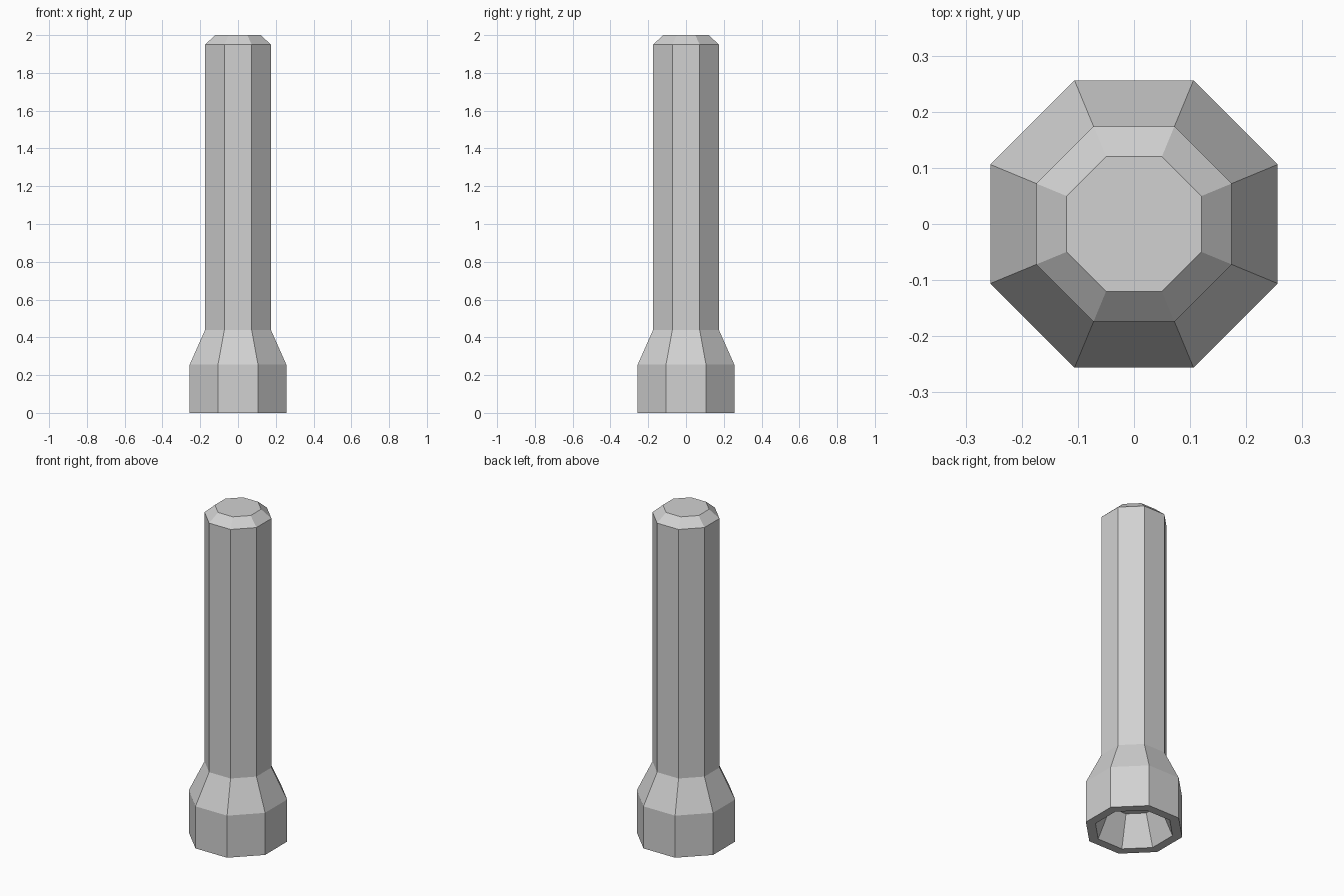
import bpy
import bmesh
from math import cos, sin, pi

SIDES = 8

cube = bpy.data.objects.get("Cube")
if cube:
    bpy.data.objects.remove(cube, do_unlink=True)

grey = bpy.data.materials.new("light_grey")
grey.use_nodes = True
colour = (0.64, 0.64, 0.64, 1)
grey.diffuse_color = colour
grey.node_tree.nodes["Principled BSDF"].inputs["Base Color"].default_value = colour


def lathe(name, profile):
    """Join octagonal rings (flat-to-centre distance, height) and cap both ends."""
    bm = bmesh.new()
    rings = []
    for flat, z in profile:
        r = flat / cos(pi / SIDES)
        angles = [(i + 0.5) * 2 * pi / SIDES for i in range(SIDES)]
        rings.append([bm.verts.new((r * cos(a), r * sin(a), z)) for a in angles])
    for low, high in zip(rings, rings[1:]):
        for i in range(SIDES):
            j = (i + 1) % SIDES
            bm.faces.new((low[i], low[j], high[j], high[i]))
    bm.faces.new(rings[0][::-1])
    bm.faces.new(rings[-1])
    bmesh.ops.recalc_face_normals(bm, faces=bm.faces)
    mesh = bpy.data.meshes.new(name)
    bm.to_mesh(mesh)
    bm.free()
    mesh.materials.append(grey)
    obj = bpy.data.objects.new(name, mesh)
    bpy.context.collection.objects.link(obj)
    return obj


# One closed shell: tapered lamp recess, flared head, long handle, bevelled end
lathe("flashlight_body", [
    (0.135, 0.18),   # recess ceiling
    (0.205, 0.0),    # inner rim
    (0.256, 0.0),    # outer rim
    (0.256, 0.255),  # head
    (0.174, 0.44),   # neck
    (0.174, 1.95),   # handle
    (0.12, 2.0),     # end cap
])
